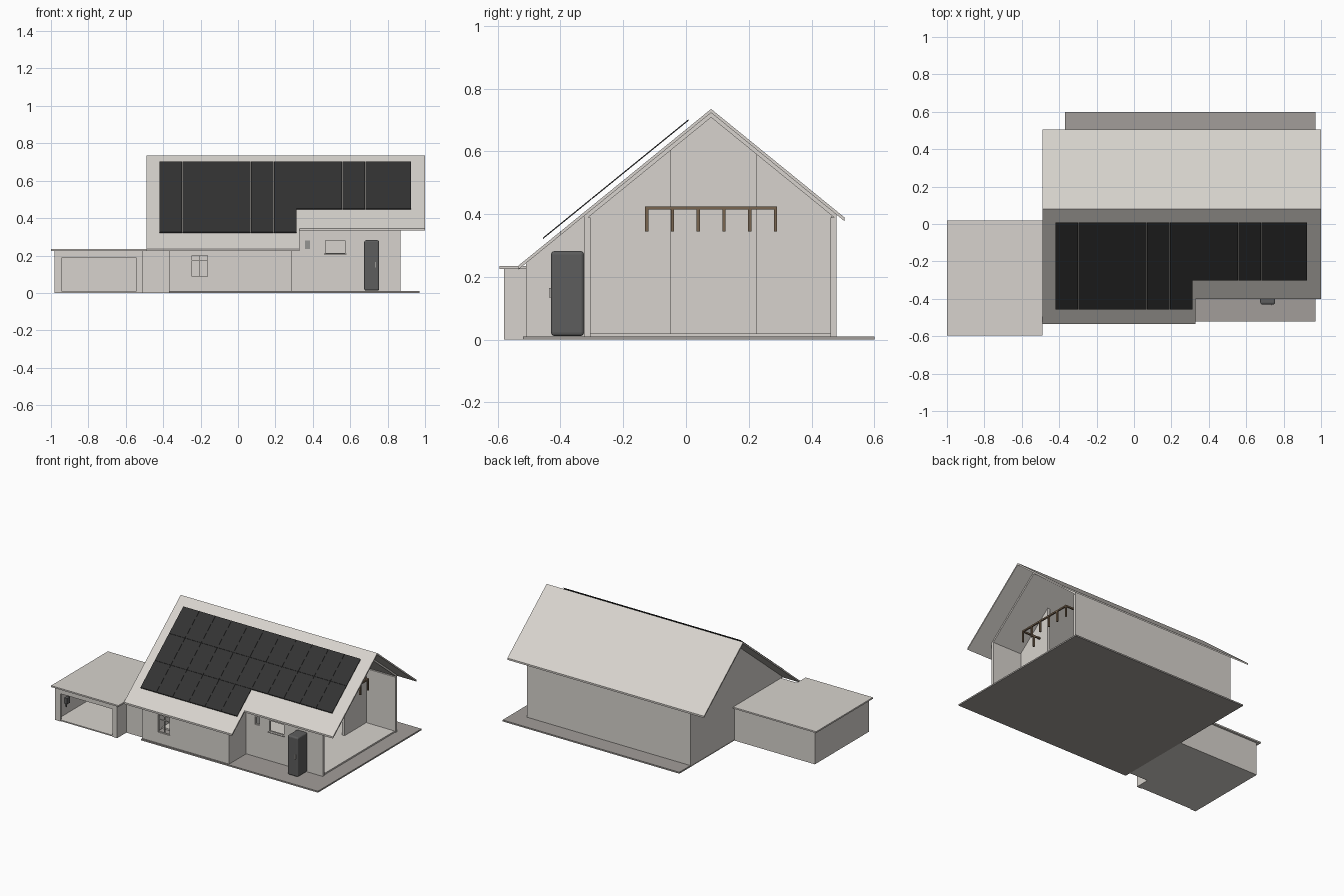
import bpy, bmesh
from mathutils import Vector

if "Cube" in bpy.data.objects:
    bpy.data.objects.remove(bpy.data.objects["Cube"])


def material(name, rgb):
    m = bpy.data.materials.new(name)
    m.use_nodes = True
    m.diffuse_color = (*rgb, 1)
    m.node_tree.nodes["Principled BSDF"].inputs["Base Color"].default_value = (*rgb, 1)
    return m


WHITE = material("off white", (0.68, 0.65, 0.61))
PAVING = material("paving grey", (0.36, 0.34, 0.32))
SOLAR = material("solar black", (0.033, 0.033, 0.033))
UNIT = material("dark grey", (0.11, 0.11, 0.11))
WOOD = material("brown wood", (0.19, 0.13, 0.08))
TRIM = material("trim grey", (0.3, 0.3, 0.29))


def finish(name, bm, mat):
    bmesh.ops.recalc_face_normals(bm, faces=bm.faces)
    mesh = bpy.data.meshes.new(name)
    bm.to_mesh(mesh)
    bm.free()
    mesh.materials.append(mat)
    obj = bpy.data.objects.new(name, mesh)
    bpy.context.collection.objects.link(obj)
    return obj


def box(name, x, y, z, mat=WHITE):
    bm = bmesh.new()
    bmesh.ops.create_cube(bm, size=1)
    for v in bm.verts:
        v.co = [(a + b) / 2 + c * (b - a) for (a, b), c in zip((x, y, z), v.co)]
    return finish(name, bm, mat)


def prism(name, profile, x, mat=WHITE):
    """Extrude a (y, z) outline along x."""
    bm = bmesh.new()
    face = bm.faces.new([bm.verts.new((x[0], a, b)) for a, b in profile])
    ext = bmesh.ops.extrude_face_region(bm, geom=[face])["geom"]
    bmesh.ops.translate(bm, vec=(x[1] - x[0], 0, 0),
                        verts=[e for e in ext if isinstance(e, bmesh.types.BMVert)])
    return finish(name, bm, mat)


def wall(name, x, y, z, holes):
    """Wall along x with rectangular openings (x0, x1, z0, z1)."""
    xs = sorted({*x, *[c for h in holes for c in h[:2]]})
    zs = sorted({*z, *[c for h in holes for c in h[2:] if c > z[0]]})
    bm = bmesh.new()
    grid = {(a, b): bm.verts.new((a, y[0], b)) for a in xs for b in zs}
    for a, b in zip(xs, xs[1:]):
        for c, d in zip(zs, zs[1:]):
            mx, mz = (a + b) / 2, (c + d) / 2
            if not any(h[0] < mx < h[1] and h[2] < mz < h[3] for h in holes):
                bm.faces.new([grid[a, c], grid[b, c], grid[b, d], grid[a, d]])
    ext = bmesh.ops.extrude_face_region(bm, geom=bm.faces[:])["geom"]
    bmesh.ops.translate(bm, vec=(0, y[1] - y[0], 0),
                        verts=[e for e in ext if isinstance(e, bmesh.types.BMVert)])
    return finish(name, bm, WHITE)


def window_frame(name, hole, y, bars_x=(), bars_z=()):
    x0, x1, z0, z1 = hole
    t = 0.004
    for i, a in enumerate((x0, x1 - t, *bars_x)):
        box(f"{name}_upright_{i}", (a, a + t), (y, y + 0.008), (z0, z1))
    for i, a in enumerate((z0, z1 - t, *bars_z)):
        box(f"{name}_rail_{i}", (x0, x1), (y, y + 0.008), (a, a + t))


RIDGE, TOP, SLOPE = 0.08, 0.735, 0.813


def roof_z(y, drop=0.0):
    return TOP - SLOPE * abs(y - RIDGE) - drop


def roof_layer(name, front, back, upper, lower, x):
    ys = (front, RIDGE, back)
    prism(name, [(y, roof_z(y, upper)) for y in ys]
          + [(y, roof_z(y, lower)) for y in reversed(ys)], x)


# Ground slab and indoor floor
box("terrace_slab", (-0.37, 0.97), (-0.52, 0.6), (0, 0.01), PAVING)
box("indoor_floor", (-0.36, 0.865), (-0.32, 0.47), (0.01, 0.02))

# Roof: thin covering over a deck, front eave stepped
roof_layer("roof_cover_long", -0.535, 0.505, 0, 0.012, (-0.49, 0.33))
roof_layer("roof_cover_short", -0.4, 0.505, 0, 0.012, (0.33, 1.0))
roof_layer("roof_deck_long", -0.51, 0.48, 0.012, 0.027, (-0.37, 0.29))
roof_layer("roof_deck_short", -0.325, 0.48, 0.012, 0.027, (0.29, 0.87))

# House walls
LEFT_WINDOW = (-0.25, -0.16, 0.085, 0.205)
SMALL_WINDOW = (0.355, 0.39, 0.23, 0.285)
WIDE_WINDOW = (0.465, 0.575, 0.21, 0.285)
wall("front_wall", (-0.37, 0.29), (-0.51, -0.49), (0.01, 0.235), [LEFT_WINDOW])
wall("recessed_front_wall", (0.29, 0.87), (-0.325, -0.305), (0.01, 0.39),
     [SMALL_WINDOW, WIDE_WINDOW])
box("rear_wall", (-0.37, 0.87), (0.46, 0.48), (0.01, 0.39))


def gable(name, front, back, x):
    prism(name, [(front, 0.01), (back, 0.01), (back, roof_z(back, 0.02)),
                 (RIDGE, roof_z(RIDGE, 0.02)), (front, roof_z(front, 0.02))], x)


gable("left_gable_wall", -0.51, 0.48, (-0.37, -0.35))
prism("extension_side_wall", [(-0.51, 0.01), (-0.305, 0.01), (-0.305, roof_z(-0.305, 0.02)),
                              (-0.51, roof_z(-0.51, 0.02))], (0.27, 0.29))


# Inner partition with a full height recess in the middle
def partition(name, y0, y1, x):
    prism(name, [(y0, 0.02), (y1, 0.02), (y1, roof_z(y1, 0.02)), (y0, roof_z(y0, 0.02))], x)


partition("partition_front", -0.31, -0.05, (0.63, 0.65))
partition("partition_rear", 0.225, 0.465, (0.63, 0.65))
gable("partition_back", -0.05, 0.225, (0.42, 0.44))

# Windows
window_frame("left_window", LEFT_WINDOW, -0.505, bars_x=(-0.207,), bars_z=(0.17,))
window_frame("small_window", SMALL_WINDOW, -0.32)
window_frame("wide_window", WIDE_WINDOW, -0.32)
box("small_window_pane", SMALL_WINDOW[:2], (-0.314, -0.31), SMALL_WINDOW[2:], TRIM)
box("wide_window_sill", (0.46, 0.58), (-0.335, -0.31), (0.205, 0.21))

# Garage with link to the house
DOOR = (-0.94, -0.545, 0, 0.19)
wall("garage_front_wall", (-0.98, -0.51), (-0.58, -0.565), (0, 0.225), [DOOR])
box("garage_left_wall", (-0.98, -0.965), (-0.58, 0.005), (0, 0.225))
box("garage_back_wall", (-0.98, -0.37), (-0.01, 0.005), (0, 0.225))
box("garage_right_return", (-0.525, -0.51), (-0.58, -0.48), (0, 0.225))
box("garage_link_wall", (-0.525, -0.37), (-0.48, -0.465), (0, 0.235))
box("garage_floor", (-0.975, -0.515), (-0.575, 0), (0, 0.008))
box("garage_link_floor", (-0.515, -0.37), (-0.475, 0), (0, 0.008))
box("garage_roof", (-1.0, -0.49), (-0.595, 0.02), (0.225, 0.235))
box("garage_link_roof", (-0.49, -0.37), (-0.5, 0.02), (0.225, 0.235))
box("wall_charger", (-0.965, -0.945), (-0.5, -0.47), (0.085, 0.125), UNIT)
box("charger_cable", (-0.965, -0.957), (-0.488, -0.482), (0.06, 0.085), UNIT)

# Solar panels floating above the front slope
COLS, WIDTH, DEPTH, GAP = 11, 0.1223, 0.155, 0.0012
for row in range(3):
    y1 = 0.008 - row * DEPTH
    y0 = y1 - DEPTH + GAP
    for col in range(COLS if row < 2 else 6):
        x0 = -0.42 + col * WIDTH
        prism(f"solar_panel_{row}_{col}",
              [(y, roof_z(y, d)) for y, d in
               ((y0, -0.026), (y1, -0.026), (y1, -0.021), (y0, -0.021))],
              (x0, x0 + WIDTH - GAP), SOLAR)

# Outdoor unit beside the recessed wall
unit = box("outdoor_unit", (0.675, 0.755), (-0.43, -0.325), (0.012, 0.282), UNIT)
bevel = unit.modifiers.new("rounded_edges", "BEVEL")
bevel.width, bevel.segments = 0.01, 3
box("unit_handle", (0.735, 0.739), (-0.436, -0.43), (0.135, 0.165), WHITE)

# Wooden railing with hanging posts, returning to the partition at both ends
T = 0.01
box("railing_beam", (0.78, 0.79), (-0.13, 0.29), (0.415, 0.425), WOOD)
for i in range(6):
    y = -0.13 + i * 0.082
    box(f"railing_post_{i}", (0.78, 0.79), (y, y + T), (0.345, 0.42), WOOD)
for side, y in (("front", -0.13), ("rear", 0.28)):
    box(f"railing_{side}_return", (0.61, 0.78), (y, y + T), (0.415, 0.425), WOOD)
    for i, x in enumerate((0.61, 0.695)):
        box(f"railing_{side}_post_{i}", (x, x + T), (y, y + T), (0.345, 0.42), WOOD)
